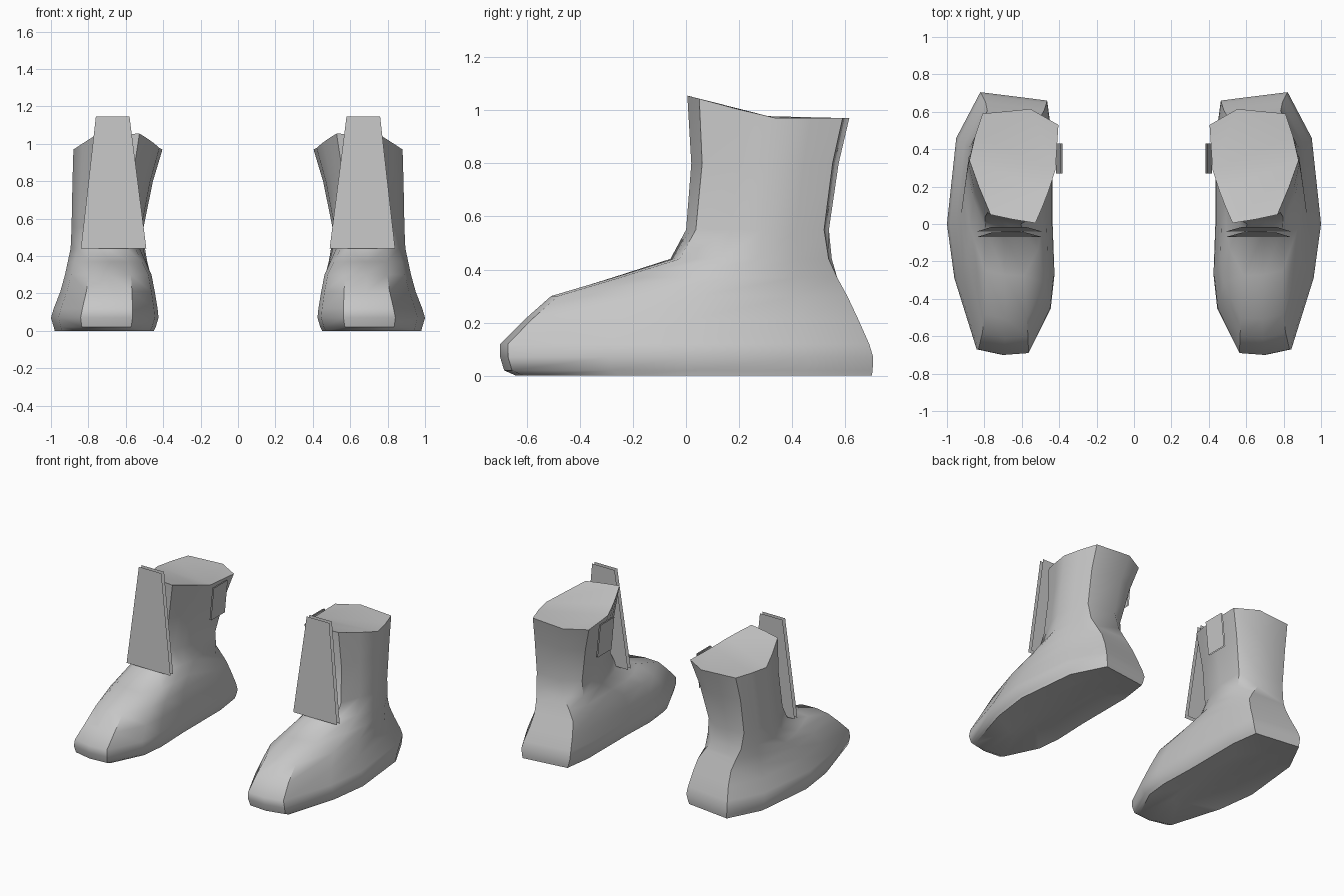
import bpy, math

cube = bpy.data.objects.get("Cube")
if cube:
    bpy.data.objects.remove(cube, do_unlink=True)

# Single grey material
grey = bpy.data.materials.new("plain_grey")
grey.use_nodes = True
COLOUR = (0.57, 0.57, 0.57, 1)
grey.diffuse_color = COLOUR
grey.node_tree.nodes["Principled BSDF"].inputs["Base Color"].default_value = COLOUR


def make_part(name, verts, faces, smooth=False):
    """Build the left part and mirror it across x = 0."""
    mesh = bpy.data.meshes.new(name)
    mesh.from_pydata(verts, [], faces)
    mesh.materials.append(grey)
    obj = bpy.data.objects.new(name, mesh)
    bpy.context.collection.objects.link(obj)
    if smooth:
        bpy.ops.object.select_all(action="DESELECT")
        obj.select_set(True)
        bpy.context.view_layer.objects.active = obj
        bpy.ops.object.shade_smooth_by_angle(angle=math.radians(48))
    mirror = obj.modifiers.new("other_side", "MIRROR")
    mirror.use_mirror_merge = False
    return obj


def unit(outline):
    """Fit an outline into the 0..1 square."""
    xs, ys = zip(*outline)
    return [((x - min(xs)) / (max(xs) - min(xs)), (y - min(ys)) / (max(ys) - min(ys)))
            for x, y in outline]


# Outlines of the foot and of the shaft opening, counter-clockwise from the inner toe
foot = unit([(0.56, -0.69), (0.70, -0.70), (0.84, -0.67), (0.96, -0.29),
             (1.00, 0.00), (0.95, 0.46), (0.82, 0.705), (0.46, 0.66),
             (0.43, 0.45), (0.43, 0.00), (0.42, -0.27), (0.44, -0.45)])
shaft = unit([(0.527, 0.005), (0.65, 0.025), (0.767, 0.05), (0.83, 0.20),
              (0.88, 0.34), (0.85, 0.47), (0.81, 0.59), (0.553, 0.615),
              (0.404, 0.53), (0.42, 0.29), (0.455, 0.18), (0.49, 0.09)])
N = len(foot)

# Rings: height, inner x, outer x, front y, back y, blend from foot to shaft outline
RINGS = [
    (0.00, 0.45, 0.98, -0.64, 0.700, 0.0),
    (0.02, 0.44, 0.985, -0.685, 0.703, 0.0),
    (0.07, 0.425, 1.00, -0.70, 0.705, 0.0),
    (0.12, 0.43, 0.985, -0.70, 0.69, 0.0),
    (0.21, 0.445, 0.95, -0.61, 0.65, 0.0),
    (0.30, 0.46, 0.925, -0.51, 0.61, 0.05),
    (0.37, 0.48, 0.91, -0.28, 0.58, 0.3),
    (0.44, 0.495, 0.895, -0.06, 0.555, 0.7),
    (0.55, 0.505, 0.89, 0.00, 0.54, 0.9),
    (0.80, 0.455, 0.885, 0.02, 0.575, 1.0),
    (0.97, 0.404, 0.88, 0.005, 0.615, 1.0),
]

verts, faces = [], []
for z, x0, x1, y0, y1, w in RINGS:
    for (fu, fv), (su, sv) in zip(foot, shaft):
        u, v = fu + (su - fu) * w, fv + (sv - fv) * w
        x, y = x0 + u * (x1 - x0), y0 + v * (y1 - y0)
        # The front of the opening rises to a lip
        lip = max(0, 0.32 - y) * 0.27 if z == 0.97 else 0
        verts.append((x, y, z + lip))
for r in range(len(RINGS) - 1):
    for i in range(N):
        a, b = r * N + i, r * N + (i + 1) % N
        faces.append((a, b, b + N, a + N))

# Closed top, folded across the middle
t = (len(RINGS) - 1) * N
faces.append([t + i for i in (9, 10, 11, 0, 1, 2, 3, 4)])
faces.append([t + i for i in range(4, 10)])

# Slightly hollow sole
s = len(verts)
for x, y, z in verts[:N]:
    verts.append((0.71 + (x - 0.71) * 0.35, 0.02 + (y - 0.02) * 0.65, 0.04))
for i in range(N):
    j = (i + 1) % N
    faces.append((j, i, s + i, s + j))
faces.append([s + i for i in reversed(range(N))])
make_part("boots", verts, faces, smooth=True)

# Shin plates: two parallel tapered sheets leaning back
for label, y in (("front", -0.07), ("rear", -0.04)):
    make_part("shin_plate_" + label,
              [(0.49, y, 0.44), (0.84, y, 0.44),
               (0.76, y + 0.025, 1.145), (0.58, y + 0.025, 1.145)],
              [(0, 1, 2, 3)])

# Pull tabs: two parallel sheets hanging at the inner side of the opening
for label, x in (("inner", 0.383), ("outer", 0.393)):
    make_part("pull_tab_" + label,
              [(x, 0.27, 0.97), (x, 0.43, 0.97),
               (x + 0.023, 0.43, 0.73), (x + 0.023, 0.27, 0.73)],
              [(0, 3, 2, 1)])
